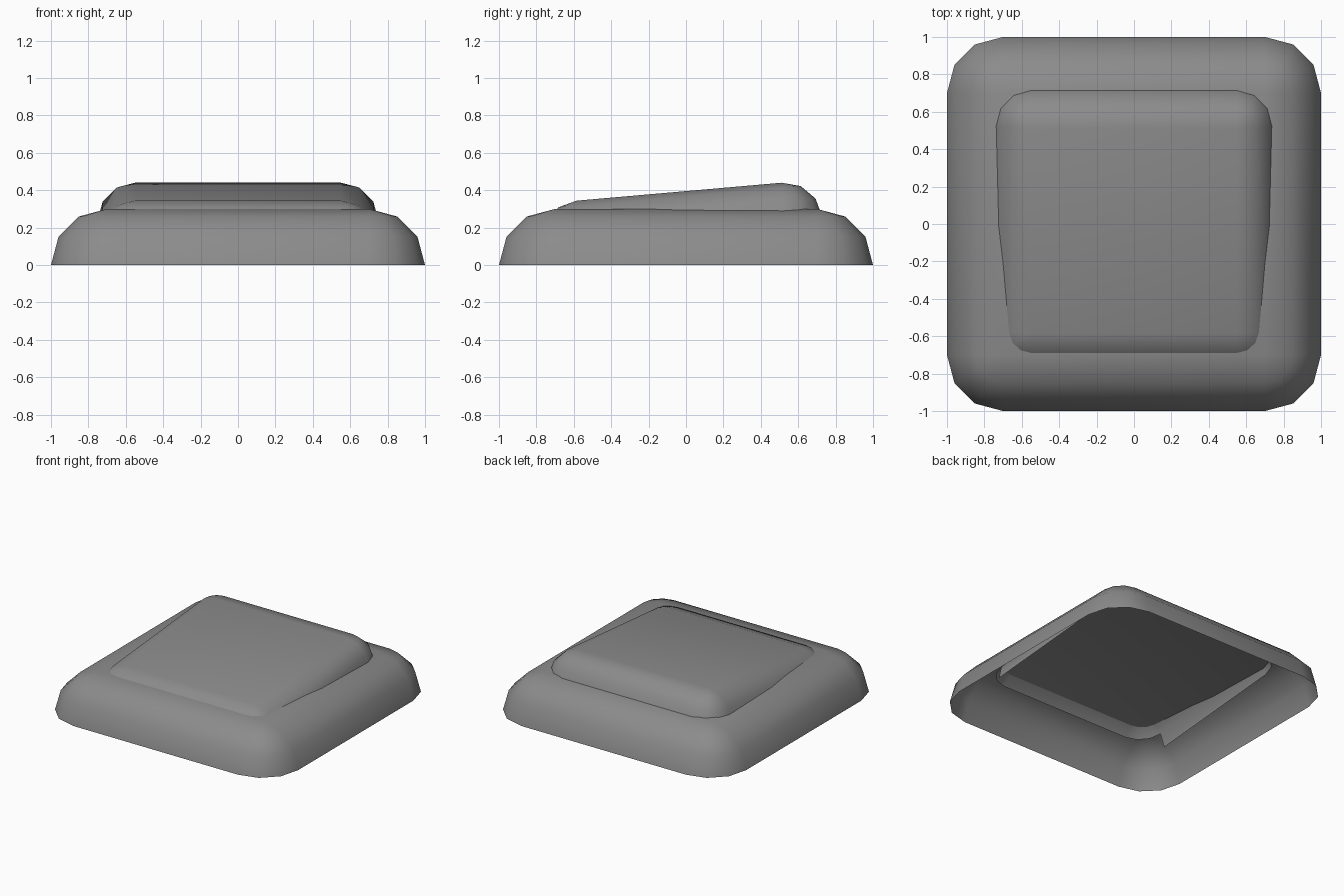
import bpy, bmesh
from math import sin, cos, pi, radians

if "Cube" in bpy.data.objects:
    bpy.data.objects.remove(bpy.data.objects["Cube"])

SEG = 3  # segments per quarter round

dark_grey = bpy.data.materials.new("dark_grey")
dark_grey.diffuse_color = (0.26, 0.26, 0.26, 1)
dark_grey.use_nodes = True
dark_grey.node_tree.nodes["Principled BSDF"].inputs["Base Color"].default_value = dark_grey.diffuse_color


def rounded_cap(name, flat, r, open_front=False):
    """Open-bottomed square cap with quarter-round edges and spherical corners."""
    bm = bmesh.new()
    rings = []
    for i in range(SEG + 1):
        a = pi / 2 * i / SEG
        ring = []
        for q, (sx, sy) in enumerate([(1, 1), (-1, 1), (-1, -1), (1, -1)]):
            for k in range(SEG + 1):
                b = pi / 2 * (q + k / SEG)
                ring.append(bm.verts.new((sx * flat + r * cos(a) * cos(b),
                                          sy * flat + r * cos(a) * sin(b),
                                          r * sin(a))))
        rings.append(ring)
    n = len(rings[0])
    for i in range(SEG):
        for k in range(n):
            j = (k + 1) % n
            quad = (rings[i][k], rings[i][j], rings[i + 1][j], rings[i + 1][k])
            # hidden lowest strip is left off along the front and its corners
            if open_front and i == 0 and sum(v.co.y for v in quad) / 4 < -flat:
                continue
            bm.faces.new(quad)
    bm.faces.new(rings[-1])
    bmesh.ops.remove_doubles(bm, verts=bm.verts[:], dist=1e-4)
    bmesh.ops.delete(bm, geom=[v for v in bm.verts if not v.link_faces], context='VERTS')
    for f in bm.faces:
        f.smooth = True
    mesh = bpy.data.meshes.new(name)
    bm.to_mesh(mesh)
    bm.free()
    mesh.materials.append(dark_grey)
    ob = bpy.data.objects.new(name, mesh)
    bpy.context.collection.objects.link(ob)
    return ob


# Wide housing
rounded_cap("base_housing", 0.70, 0.30)

# Tilted button plate sunk into the housing
button = rounded_cap("tilted_button", 0.55, 0.20, open_front=True)
button.location = (0, -0.019, 0.193)
button.rotation_euler = (radians(5), 0, 0)
